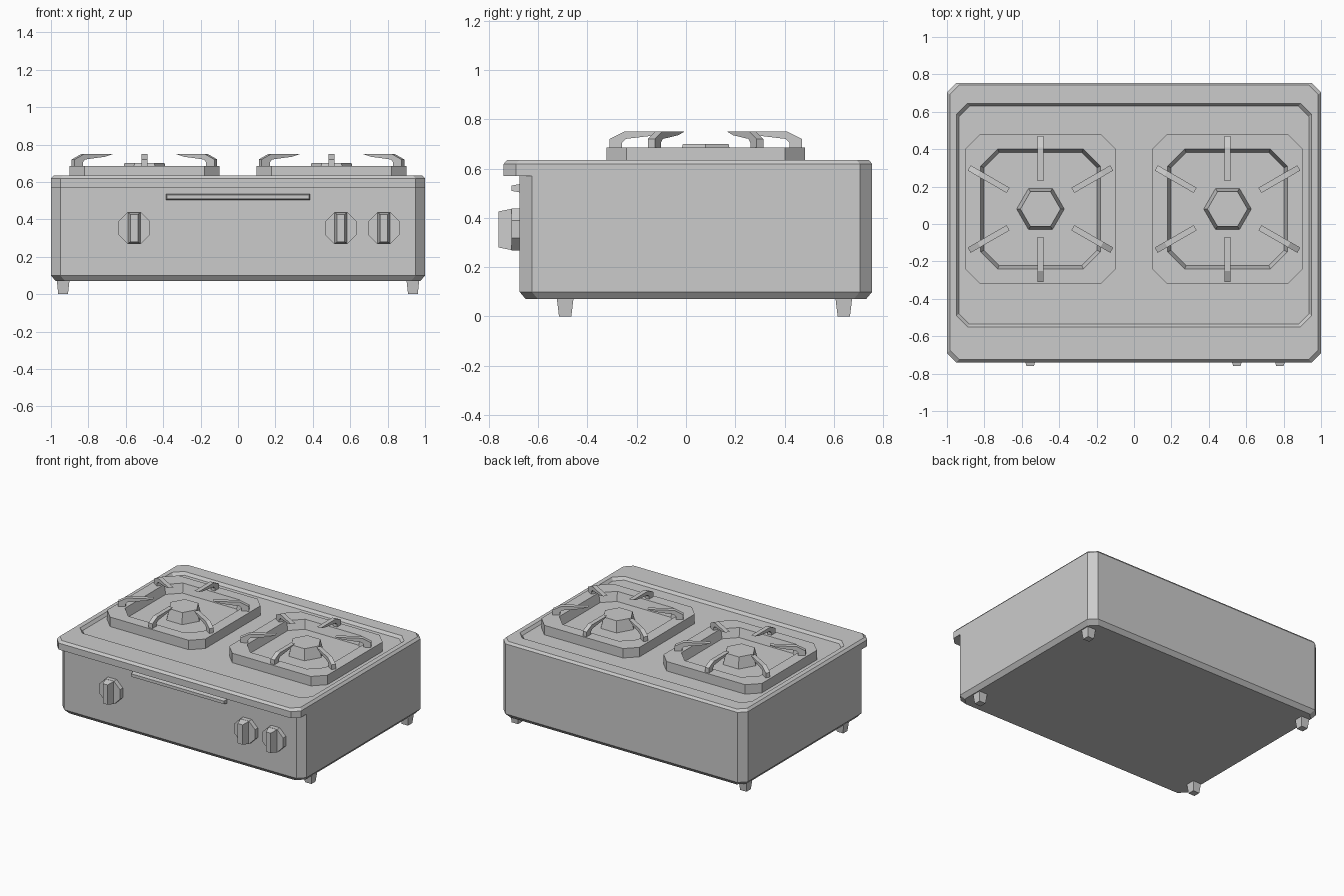
import bpy, bmesh
from math import sin, cos, pi, radians
from mathutils import Matrix, Vector

if "Cube" in bpy.data.objects:
    bpy.data.objects.remove(bpy.data.objects["Cube"])


def finish(name, bm):
    bmesh.ops.recalc_face_normals(bm, faces=bm.faces[:])
    me = bpy.data.meshes.new(name)
    bm.to_mesh(me)
    bm.free()
    ob = bpy.data.objects.new(name, me)
    bpy.context.collection.objects.link(ob)
    return ob


def loft(name, rings, cap_start=True, cap_end=True, matrix=None):
    """Skin a stack of rings that share one vertex count."""
    bm = bmesh.new()
    vs = [[bm.verts.new(p) for p in r] for r in rings]
    n = len(vs[0])
    for a, b in zip(vs, vs[1:]):
        for i in range(n):
            j = (i + 1) % n
            bm.faces.new((a[i], a[j], b[j], b[i]))
    if cap_start:
        bm.faces.new(vs[0][::-1])
    if cap_end:
        bm.faces.new(vs[-1])
    if matrix:
        bm.transform(matrix)
    return finish(name, bm)


def octa(hx, y0, y1, c, z, cx=0):
    """Rectangle with cut corners."""
    a, b = cx - hx, cx + hx
    return [(a + c, y0, z), (b - c, y0, z), (b, y0 + c, z), (b, y1 - c, z),
            (b - c, y1, z), (a + c, y1, z), (a, y1 - c, z), (a, y0 + c, z)]


def rect(hx, hy, z):
    return [(-hx, -hy, z), (hx, -hy, z), (hx, hy, z), (-hx, hy, z)]


def ngon(n, r, z, turn=0):
    return [(r * cos(turn + 2 * pi * i / n), r * sin(turn + 2 * pi * i / n), z) for i in range(n)]


# Body shell, open under the top plate
loft("body", [octa(.975, -.65, .73, .05, .07),
              octa(1, -.675, .755, .05, .10),
              octa(1, -.675, .755, .05, .57)], cap_end=False)

# Top plate with front overhang and shallow recess
loft("top_plate", [octa(1, -.74, .755, .05, .57),
                   octa(1, -.74, .755, .05, .618),
                   octa(.985, -.725, .742, .05, .635),
                   octa(.95, -.55, .645, .06, .635),
                   octa(.935, -.535, .63, .055, .615)])

# Grate arm side profile: (radius, height)
ARM = [(.39, .68), (.39, .72), (.33, .75), (.15, .75),
       (.20, .735), (.325, .72), (.34, .705), (.34, .68)]

BY = .08
for side, cx in (("left", -.5), ("right", .5)):
    # Raised pan with sunken well
    loft(side + "_pan", [octa(h, BY - h, BY + h, c, z, cx) for h, c, z in
                         ((.402, .08, .61), (.402, .08, .685), (.32, .09, .685), (.302, .082, .62))])
    # Hexagonal burner
    loft(side + "_burner", [ngon(6, .128, .618), ngon(6, .107, .70)],
         matrix=Matrix.Translation((cx, BY, 0)))
    # Six radial grate arms, the diagonal ones set further out
    for k in range(6):
        off = 0 if k in (1, 4) else .05
        w = .016
        m = Matrix.Translation((cx, BY, 0)) @ Matrix.Rotation(radians(30 + 60 * k), 4, 'Z')
        loft(f"{side}_grate_arm_{k + 1}",
             [[(r + off, s * w, z) for r, z in ARM] for s in (-1, 1)], matrix=m)

# Knobs: octagonal disc and tapered grip, pointing to the front
to_front = Matrix.Rotation(radians(90), 4, 'X')
R = .085 / cos(pi / 8)
for i, x in enumerate((-.555, .55, .78)):
    m = Matrix.Translation((x, -.67, .353)) @ to_front
    loft(f"knob_disc_{i + 1}", [ngon(8, R, 0, pi / 8), ngon(8, R, .038, pi / 8)], matrix=m)
    loft(f"knob_grip_{i + 1}", [rect(.034, .084, .036), rect(.02, .073, .09)], matrix=m)

# Slim trim bar on the front panel
loft("front_bar", [rect(.385, .017, 0), rect(.38, .011, .035)],
     matrix=Matrix.Translation((0, -.672, .52)) @ to_front)

# Tapered feet
for x in (-.935, .935):
    for y, end in ((-.49, "front"), (.64, "back")):
        loft(f"{end}_foot", [rect(.026, .025, 0), rect(.034, .034, .075)],
             matrix=Matrix.Translation((x, y, 0)))
